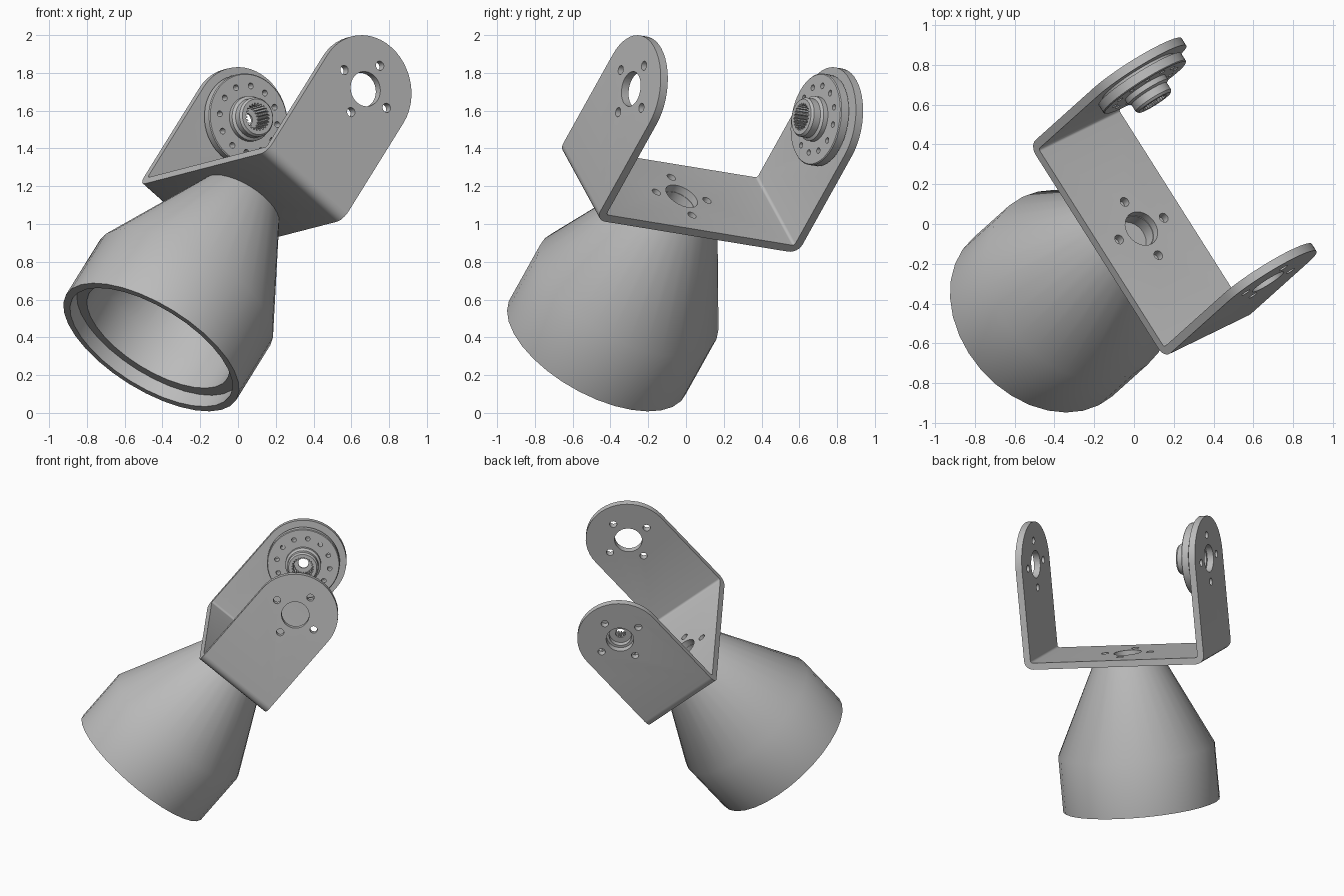
import bpy, bmesh
from math import pi, sin, cos
from mathutils import Matrix, Vector

if "Cube" in bpy.data.objects:
    bpy.data.objects.remove(bpy.data.objects["Cube"])

# Tilted frame: x = bracket width, y = bracket length, z = arm direction
along = Vector((-0.53, 0.837, -0.137)).normalized()
up = Vector((0.482, 0.42, 0.769))
up = (up - up.dot(along) * along).normalized()
side = along.cross(up)
FRAME = Matrix.Translation((0.016, -0.042, 1.113)) @ Matrix((side, along, up)).transposed().to_4x4()

# Main dimensions
WIDTH, HALF_LEN, THICK = 0.575, 0.64, 0.045
ARM_Z, BIG_HOLE, SCREW_HOLE, SCREW_RING = 0.67, 0.093, 0.025, 0.16

grey = bpy.data.materials.new("satin_grey")
grey.use_nodes = True
COLOUR = (0.5, 0.5, 0.5, 1)
grey.diffuse_color = COLOUR
grey.node_tree.nodes["Principled BSDF"].inputs["Base Color"].default_value = COLOUR


def make_object(name, bm):
    bmesh.ops.recalc_face_normals(bm, faces=bm.faces)
    mesh = bpy.data.meshes.new(name)
    bm.to_mesh(mesh)
    bm.free()
    mesh.materials.append(grey)
    obj = bpy.data.objects.new(name, mesh)
    bpy.context.collection.objects.link(obj)
    return obj


def extrude(bm, points, vector):
    face = bm.faces.new([bm.verts.new(p) for p in points])
    moved = bmesh.ops.extrude_face_region(bm, geom=[face], use_keep_orig=True)["geom"]
    bmesh.ops.translate(bm, vec=vector, verts=[g for g in moved if isinstance(g, bmesh.types.BMVert)])


def rod(bm, radius, depth, matrix, segments=24):
    bmesh.ops.create_cone(bm, cap_ends=True, segments=segments, radius1=radius,
                          radius2=radius, depth=depth, matrix=matrix)


def lathe(name, profile, segments):
    bm = bmesh.new()
    verts = [bm.verts.new((r, 0, z)) for r, z in profile]
    edges = [bm.edges.new(pair) for pair in zip(verts, verts[1:])]
    bmesh.ops.spin(bm, geom=verts + edges, cent=(0, 0, 0), axis=(0, 0, 1),
                   angle=2 * pi, steps=segments)
    bmesh.ops.remove_doubles(bm, verts=bm.verts, dist=0.0002)
    return make_object(name, bm)


def boolean(obj, cutter, operation):
    mod = obj.modifiers.new("cut", 'BOOLEAN')
    mod.object, mod.operation, mod.solver = cutter, operation, 'EXACT'
    bpy.context.view_layer.objects.active = obj
    bpy.ops.object.modifier_apply(modifier=mod.name)
    bpy.data.objects.remove(cutter)


def finish(obj, matrix):
    obj.data.transform(matrix)
    bpy.ops.object.select_all(action='DESELECT')
    obj.select_set(True)
    bpy.context.view_layer.objects.active = obj
    bpy.ops.object.shade_smooth_by_angle(angle=0.5)


def arc(cy, cz, radius, start, end, steps):
    angles = [start + (end - start) * i / steps for i in range(steps + 1)]
    return [(cy + radius * cos(a), cz + radius * sin(a)) for a in angles]


# Bracket: bent strip extruded across its width
top = ARM_Z + WIDTH / 2 + 0.05
bend, inner_bend = 0.06, 0.015
half = [(HALF_LEN - THICK, top)]
half += arc(HALF_LEN - bend, bend, inner_bend, 0, -pi / 2, 4)
outer = arc(HALF_LEN - bend, bend, bend, -pi / 2, 0, 6) + [(HALF_LEN, top)]
strip = [(-y, z) for y, z in reversed(half)]
strip = half + strip + [(-y, z) for y, z in reversed(outer)] + outer
bm = bmesh.new()
extrude(bm, [(-WIDTH / 2, y, z) for y, z in strip], (WIDTH, 0, 0))
bracket = make_object("bracket", bm)

# Round the arm ends
bm = bmesh.new()
outline = [(WIDTH / 2, -0.1)] + arc(0, ARM_Z, WIDTH / 2, 0, pi, 24) + [(-WIDTH / 2, -0.1)]
extrude(bm, [(x, -1, z) for x, z in outline], (0, 2, 0))
boolean(bracket, make_object("arm_outline", bm), 'INTERSECT')

# Mounting holes through both arms and the base
bm = bmesh.new()
arm_axis = Matrix.Translation((0, 0, ARM_Z)) @ Matrix.Rotation(pi / 2, 4, 'X')
for axis, depth in ((arm_axis, 2), (Matrix.Identity(4), 0.3)):
    rod(bm, BIG_HOLE, depth, axis, 32)
    for i in range(4):
        spot = Matrix.Rotation(i * pi / 2, 4, 'Z') @ Matrix.Translation((SCREW_RING, 0, 0))
        rod(bm, SCREW_HOLE, depth, axis @ spot, 16)
boolean(bracket, make_object("hole_cutter", bm), 'DIFFERENCE')
finish(bracket, FRAME)

# Flared cup hanging below the base, hollow with a stepped rim
cup = lathe("flared_cup", [
    (0, -0.07), (0.09, -0.07), (0.09, 0.001), (0.23, 0.001), (0.53, -0.62), (0.53, -0.997),
    (0.49, -0.997), (0.49, -0.92), (0.43, -0.92), (0.43, -0.73), (0.2, -0.15), (0, -0.15)], 32)
finish(cup, FRAME)

# Round drive disc with hub, on the inside of the back arm
disc = lathe("drive_disc", [
    (0.035, 0.08), (0.075, 0.08), (0.075, 0.044), (0.21, 0.044), (0.21, 0.062), (0.245, 0.062),
    (0.245, 0.108), (0.24, 0.113), (0.12, 0.113), (0.12, 0.14), (0.105, 0.15),
    (0.105, 0.19), (0.095, 0.203), (0.035, 0.203), (0.035, 0.08)], 48)

# Toothed bore and ring of small holes
bm = bmesh.new()
teeth = 24
bore = []
for i in range(teeth * 4):
    radius = 0.074 if i % 4 < 2 else 0.063
    angle = 2 * pi * i / (teeth * 4)
    bore.append((radius * cos(angle), radius * sin(angle), 0.095))
extrude(bm, bore, (0, 0, 0.2))
for i in range(12):
    spot = Matrix.Rotation(i * pi / 6, 4, 'Z') @ Matrix.Translation((0.18, 0, 0.1))
    rod(bm, 0.016, 0.3, spot, 12)
boolean(disc, make_object("bore_cutter", bm), 'DIFFERENCE')
finish(disc, FRAME @ Matrix.Translation((0, HALF_LEN, 0)) @ arm_axis)
